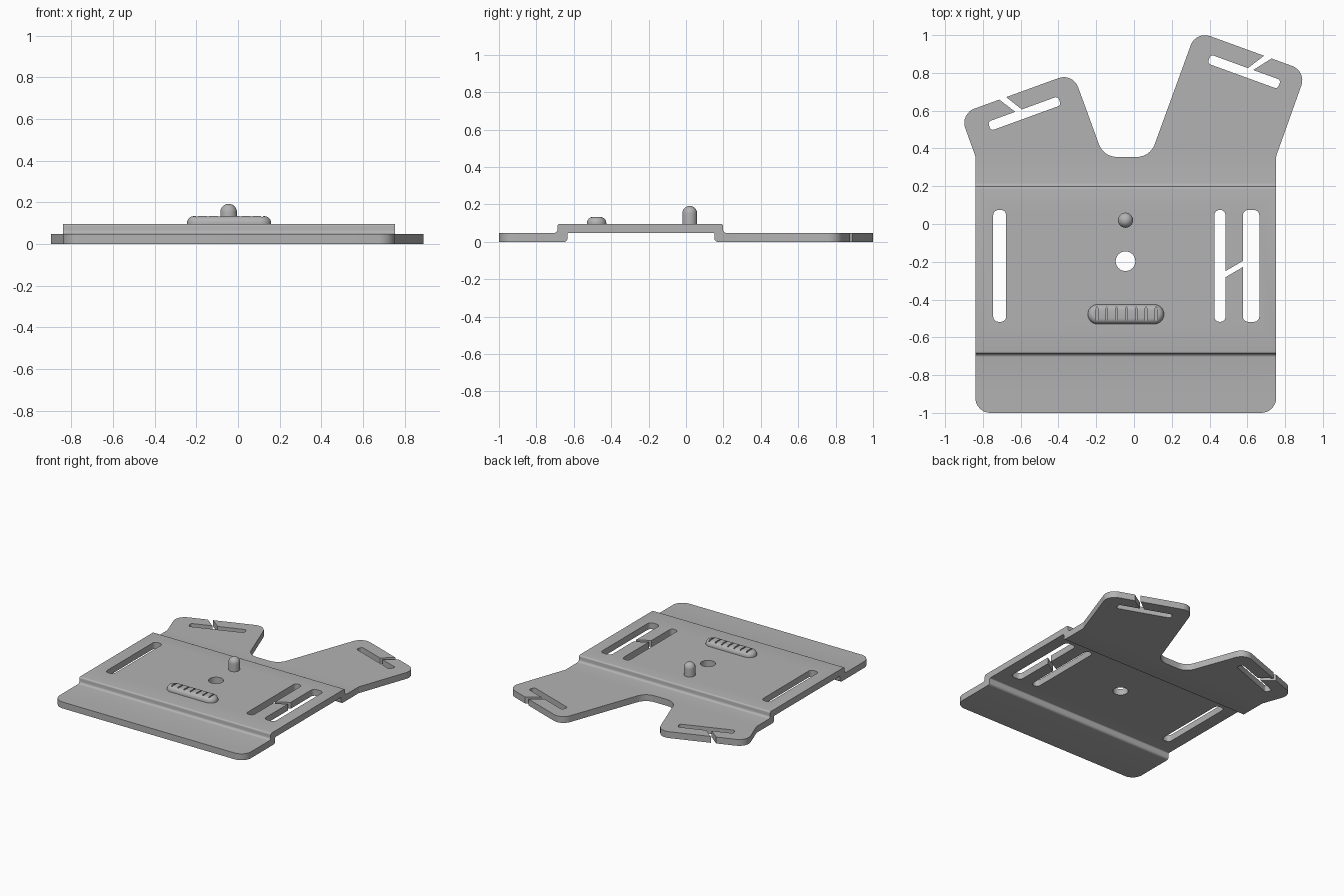
import bpy, bmesh
from math import sin, cos, pi, radians
from mathutils import Vector, Matrix

if "Cube" in bpy.data.objects:
    bpy.data.objects.remove(bpy.data.objects["Cube"])

GREY = (0.45, 0.45, 0.45, 1)
mat = bpy.data.materials.new("plain grey")
mat.use_nodes = True
mat.diffuse_color = GREY
mat.node_tree.nodes["Principled BSDF"].inputs["Base Color"].default_value = GREY


def finish(bm, name):
    bmesh.ops.remove_doubles(bm, verts=bm.verts, dist=1e-5)
    bmesh.ops.recalc_face_normals(bm, faces=bm.faces)
    me = bpy.data.meshes.new(name)
    bm.to_mesh(me)
    bm.free()
    ob = bpy.data.objects.new(name, me)
    bpy.context.collection.objects.link(ob)
    me.materials.append(mat)
    return ob


def rounded(corners, steps=8):
    """Closed outline with a fillet at each (x, y, radius) corner."""
    out = []
    for i, (x, y, r) in enumerate(corners):
        p = Vector((x, y))
        if not r:
            out.append(p)
            continue
        a = (Vector(corners[i - 1][:2]) - p).normalized()
        b = (Vector(corners[(i + 1) % len(corners)][:2]) - p).normalized()
        half = a.angle(b) / 2
        c = p + (a + b).normalized() * r / sin(half)
        start = p + a * r * cos(half) / sin(half) - c
        end = p + b * r * cos(half) / sin(half) - c
        turn = start.angle_signed(end)
        for k in range(steps + 1):
            out.append(c + Matrix.Rotation(-turn * k / steps, 2) @ start)
    return out


def prism(name, outline, matrix=Matrix(), low=-0.1, high=0.3):
    bm = bmesh.new()
    face = bm.faces.new([bm.verts.new((p[0], p[1], low)) for p in outline])
    top = bmesh.ops.extrude_face_region(bm, geom=[face])["geom"]
    bmesh.ops.translate(bm, vec=(0, 0, high - low),
                        verts=[g for g in top if isinstance(g, bmesh.types.BMVert)])
    bm.transform(matrix)
    return finish(bm, name)


def slot(x, y, length, width, angle, r):
    l, w = length / 2, width / 2
    box = rounded([(-l, -w, r), (l, -w, r), (l, w, r), (-l, w, r)], 5)
    return prism("slot_cutter", box,
                 Matrix.Translation((x, y, 0)) @ Matrix.Rotation(radians(angle), 4, 'Z'))


def boolean(ob, cutter, operation='DIFFERENCE'):
    mod = ob.modifiers.new("cut", 'BOOLEAN')
    mod.object, mod.operation, mod.solver = cutter, operation, 'EXACT'
    bpy.context.view_layer.objects.active = ob
    bpy.ops.object.modifier_apply(modifier=mod.name)
    bpy.data.objects.remove(cutter)


def capsule(name, x, y, half, rings, seg=16):
    """Stack of stadium-shaped rings given as (radius, height)."""
    bm = bmesh.new()
    loops = []
    for r, z in rings:
        loop = []
        for side in (1, -1):
            for k in range(seg + 1):
                a = -pi / 2 + pi * k / seg
                loop.append(bm.verts.new((x + side * (half + r * cos(a)),
                                          y + side * r * sin(a), z)))
        loops.append(loop)
    for lo, hi in zip(loops, loops[1:]):
        for i in range(len(lo)):
            bm.faces.new((lo[i - 1], lo[i], hi[i], hi[i - 1]))
    bm.faces.new(loops[0])
    bm.faces.new(loops[-1])
    bmesh.ops.dissolve_degenerate(bm, dist=1e-5, edges=bm.edges)
    return finish(bm, name)


# Bent sheet: side profile (y, z) swept across x
T, H = 0.048, 0.096
profile = rounded([
    (-1.1, 0, 0), (-0.634, 0, 0.018), (-0.634, T, 0.008), (0.152, T, 0.008),
    (0.152, 0, 0.018), (1.1, 0, 0), (1.1, T, 0), (0.198, T, 0.018),
    (0.198, H, 0.012), (-0.687, H, 0.012), (-0.687, T, 0.018), (-1.1, T, 0)], 5)
sweep = Matrix(((0, 0, 1, 0), (1, 0, 0, 0), (0, 1, 0, 0), (0, 0, 0, 1)))
plate = prism("base_plate", profile, sweep, -1.1, 1.1)

# Plan outline with two splayed arms
outline = rounded([
    (-0.84, -1, 0.08), (0.753, -1, 0.08), (0.753, 0.36, 0.03),
    (0.913, 0.809, 0.08), (0.328, 1.022, 0.08), (0.085, 0.355, 0.1),
    (-0.161, 0.355, 0.1), (-0.3235, 0.80, 0.08), (-0.921, 0.583, 0.08),
    (-0.84, 0.36, 0.03)])
boolean(plate, prism("outline_cutter", outline), 'INTERSECT')

# Strap slots
for s in [(-0.711, -0.222, 0.592, 0.069, 90, 0.028),
          (0.455, -0.222, 0.592, 0.058, 90, 0.026),
          (0.62, -0.222, 0.592, 0.087, 90, 0.028),
          (0.583, 0.806, 0.395, 0.05, -20, 0.017),
          (-0.58, 0.585, 0.395, 0.05, 20, 0.017)]:
    boolean(plate, slot(*s))

# Slanted threading slits
for slit in [[(0.47, -0.29), (0.59, -0.22), (0.59, -0.188), (0.47, -0.258)],
             [(0.583, 0.81), (0.61, 0.802), (0.85, 0.953), (0.78, 0.961)],
             [(-0.62, 0.587), (-0.588, 0.602), (-0.75, 0.729), (-0.79, 0.718)]]:
    boolean(plate, prism("slit_cutter", slit))

# Round mounting hole
boolean(plate, capsule("hole_cutter", -0.045, -0.197, 0, [(0.052, -0.1), (0.052, 0.3)]))

# Locating pin with domed tip
arc = [pi / 2 * k / 8 for k in range(9)]
pin = capsule("locating_pin", -0.045, 0.02, 0,
              [(0.04, 0.08)] + [(0.001 + 0.039 * cos(a), 0.152 + 0.04 * sin(a)) for a in arc])

# Grip bar with rounded shoulders and cross grooves
grip = capsule("grip_bar", -0.043, -0.478, 0.15,
               [(0.052, 0.08)] + [(0.02 + 0.032 * cos(a), 0.1 + 0.033 * sin(a)) for a in arc])
for i in range(7):
    gx = -0.196 + 0.052 * i
    w = 0.005
    groove = [(gx - w, -0.51), (gx + w, -0.51), (gx + w, -0.44), (gx - w, -0.44)]
    boolean(grip, prism("groove_cutter", groove, low=0.122))

for ob in (plate, pin, grip):
    bpy.ops.object.select_all(action='DESELECT')
    ob.select_set(True)
    bpy.context.view_layer.objects.active = ob
    bpy.ops.object.shade_smooth_by_angle(angle=radians(30))
